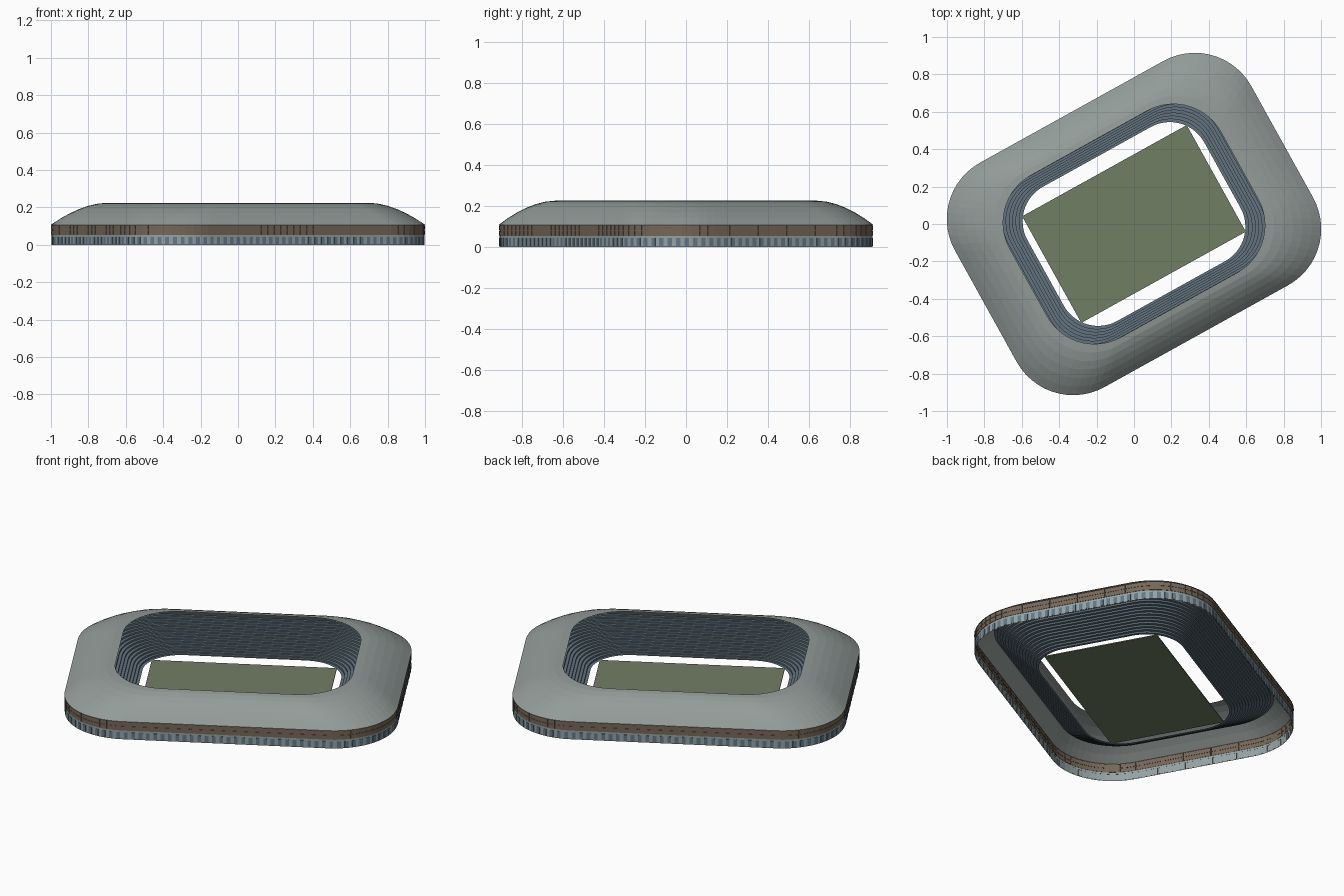
import bpy, math
from mathutils import Vector, Matrix

if "Cube" in bpy.data.objects:
    bpy.data.objects.remove(bpy.data.objects["Cube"])

ROT = Matrix.Rotation(math.radians(29), 3, 'Z')   # stadium sits turned on the plot
N_CORNER, N_LONG, N_SHORT = 13, 28, 17


def mat(name, rgb):
    m = bpy.data.materials.new(name)
    m.diffuse_color = (*rgb, 1)
    m.use_nodes = True
    m.node_tree.nodes["Principled BSDF"].inputs["Base Color"].default_value = m.diffuse_color
    return m


ROOF = mat("roof_grey", (0.29, 0.33, 0.32))
BROWN = mat("facade_brown", (0.18, 0.135, 0.10))
WALL = mat("wall_pale_grey", (0.30, 0.36, 0.37))
GLASS = mat("window_blue", (0.12, 0.19, 0.25))
SEATS = mat("seat_blue", (0.125, 0.175, 0.215))
GRASS = mat("pitch_green", (0.165, 0.21, 0.13))


def loop(a, b, r, z):
    """Rounded rectangle of half sizes a, b and corner radius r, evenly divided."""
    pts = []
    cx, cy = a - r, b - r
    corners = [(cx, cy), (-cx, cy), (-cx, -cy), (cx, -cy)]
    for i, (x, y) in enumerate(corners):
        for k in range(N_CORNER + 1):
            t = math.radians(90 * (i + k / N_CORNER))
            pts.append(Vector((x + r * math.cos(t), y + r * math.sin(t), z)))
        # straight run to the next corner
        nx, ny = corners[(i + 1) % 4]
        t = math.radians(90 * (i + 1))
        end = Vector((nx + r * math.cos(t), ny + r * math.sin(t), z))
        n = N_LONG if i % 2 == 0 else N_SHORT
        start = pts[-1]
        pts += [start.lerp(end, k / n) for k in range(1, n)]
    return [ROT @ p for p in pts]


def build(name, verts, faces, material):
    me = bpy.data.meshes.new(name)
    me.from_pydata(verts, [], faces)
    me.materials.append(material)
    ob = bpy.data.objects.new(name, me)
    bpy.context.collection.objects.link(ob)
    return ob


def skin(name, loops, material):
    """Bridge a list of matching loops with quads."""
    n = len(loops[0])
    verts = [p for lp in loops for p in lp]
    faces = [(j * n + i, j * n + (i + 1) % n, (j + 1) * n + (i + 1) % n, (j + 1) * n + i)
             for j in range(len(loops) - 1) for i in range(n)]
    return build(name, verts, faces, material)


def plates(name, z0, z1, width, out, material):
    """One thin box on every wall bay between heights z0 and z1."""
    ring = loop(*OUTER, 0)
    verts, faces = [], []
    for i, p in enumerate(ring):
        q = ring[(i + 1) % len(ring)]
        d = (q - p).normalized()
        nrm = Vector((d.y, -d.x, 0))
        m, h = (p + q) / 2, (q - p) * width / 2
        base = len(verts)
        for o in (-0.001, out):
            for s, z in ((-1, z0), (1, z0), (1, z1), (-1, z1)):
                verts.append(m + h * s + nrm * o + Vector((0, 0, z)))
        faces += [tuple(base + k for k in f) for f in
                  ((4, 5, 6, 7), (0, 1, 5, 4), (1, 2, 6, 5), (2, 3, 7, 6), (3, 0, 4, 7))]
    return build(name, verts, faces, material)


OUTER = (0.903, 0.683, 0.345)
EAVE, RIDGE = 0.107, 0.225

# outer walls: pale ground floor and brown upper band
skin("ground_floor_wall", [loop(*OUTER, 0), loop(*OUTER, 0.052)], WALL)
skin("upper_facade", [loop(*OUTER, 0.052), loop(*OUTER, EAVE)], BROWN)
plates("ground_floor_windows", 0.004, 0.042, 0.5, 0.002, GLASS)
plates("facade_panels_lower", 0.055, 0.078, 0.92, 0.002, BROWN)
plates("facade_panels_upper", 0.081, 0.104, 0.92, 0.002, BROWN)

# curved roof ring, steep at the eave and level at the inner rim
rows = 6
roof = []
for k in range(rows + 1):
    t = k / rows
    z = EAVE + (RIDGE - EAVE) * (1 - (1 - t) ** 1.8)
    roof.append(loop(0.906 - 0.261 * t, 0.686 - 0.191 * t, 0.345 - 0.055 * t, z))
skin("roof", roof, ROOF)

# stepped seating bowl: riser then tread for each row
steps = 16
bowl = []
for k in range(steps + 1):
    t = k / steps
    size = (0.54 + 0.26 * t, 0.41 + 0.19 * t, 0.21 + 0.10 * t)
    z = 0.006 + 0.154 * t
    if k:
        bowl.append(loop(*size, z - 0.154 / steps))
    bowl.append(loop(*size, z))
skin("seating_bowl", bowl, SEATS)

# playing field
px, py, top = 0.503, 0.326, 0.008
corners = [(-px, -py), (px, -py), (px, py), (-px, py)]
verts = [ROT @ Vector((x, y, z)) for z in (0.002, top) for x, y in corners]
build("pitch", verts, [(3, 2, 1, 0), (4, 5, 6, 7), (0, 1, 5, 4), (1, 2, 6, 5),
                       (2, 3, 7, 6), (3, 0, 4, 7)], GRASS)
